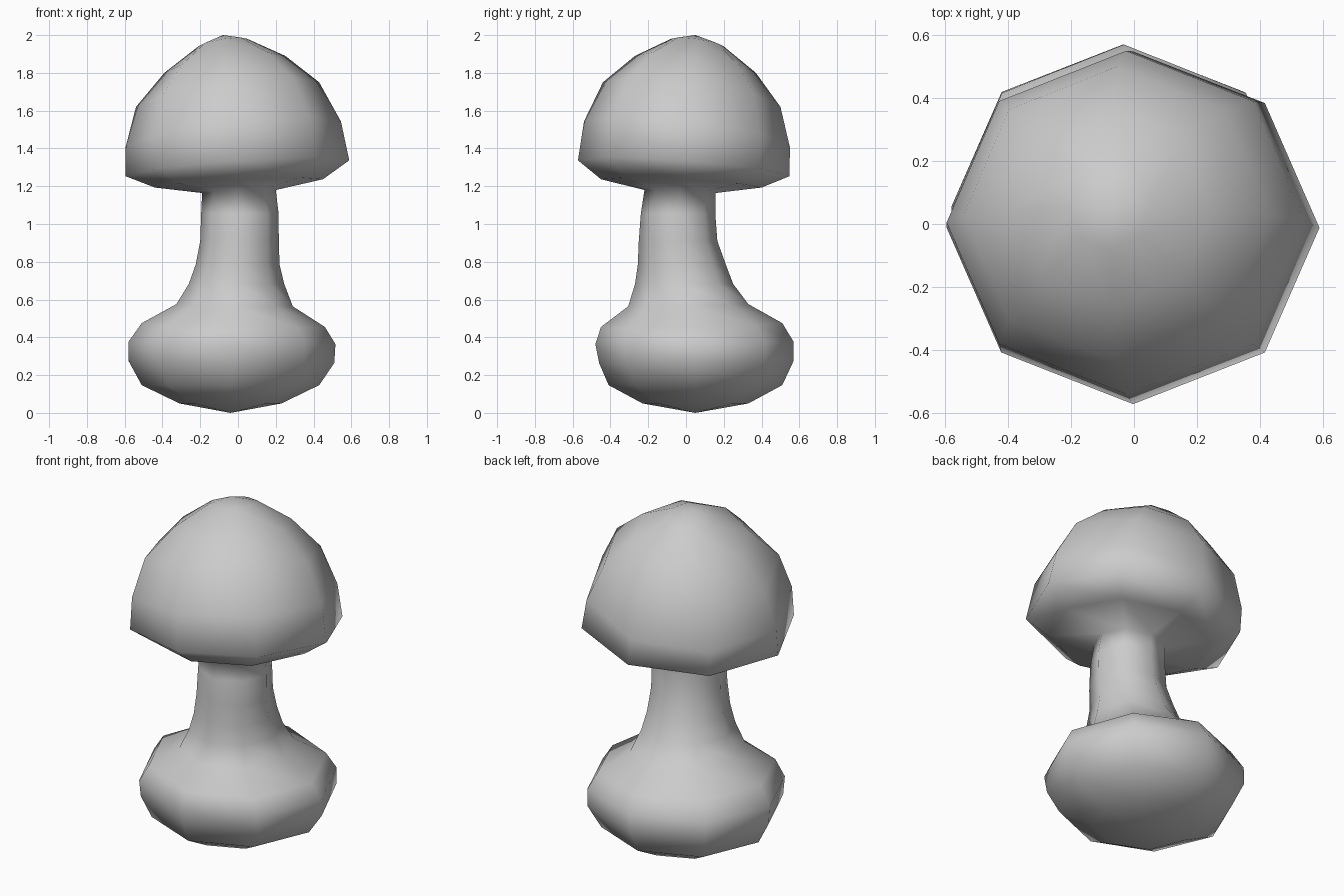
import bpy, bmesh, math

SIDES = 8
# Rings from top to bottom: centre x, centre y, half width x, half width y, height, tilt
CAP = [
    (-0.08, 0.06, 0.13, 0.14, 1.96, 0.02),
    (-0.07, 0.05, 0.32, 0.32, 1.845, 0.045),
    (-0.055, 0.03, 0.485, 0.47, 1.685, 0.065),
    (-0.025, 0.005, 0.57, 0.545, 1.475, 0.068),
    (-0.003, -0.012, 0.592, 0.56, 1.295, 0.042),
    (0.005, -0.025, 0.445, 0.425, 1.215, 0.022),
]
STEM = [
    (0.005, -0.032, 0.195, 0.188, 1.172, 0.008),
    (0.010, -0.042, 0.205, 0.197, 1.055, 0),
    (0.008, -0.042, 0.208, 0.208, 0.91, 0),
    (-0.002, -0.022, 0.222, 0.233, 0.785, 0),
    (-0.008, -0.01, 0.253, 0.26, 0.682, 0),
    (-0.018, 0.012, 0.308, 0.318, 0.57, -0.006),
]
BULB = [
    (-0.025, 0.03, 0.485, 0.48, 0.465, -0.01),
    (-0.032, 0.045, 0.548, 0.525, 0.37, -0.006),
    (-0.035, 0.055, 0.545, 0.515, 0.27, -0.006),
    (-0.04, 0.05, 0.47, 0.46, 0.147, 0),
    (-0.04, 0.05, 0.27, 0.28, 0.05, 0),
]

bm = bmesh.new()


def add_ring(cx, cy, rx, ry, z, tilt):
    ring = []
    for i in range(SIDES):
        a = 2 * math.pi * i / SIDES
        c, s = math.cos(a), math.sin(a)
        ring.append(bm.verts.new((cx + rx * c, cy + ry * s, z + tilt * (c - s))))
    return ring


# Cap, stem and bulb form one continuous leaning skin
rings = [add_ring(*r) for r in CAP + STEM + BULB]
top = bm.verts.new((-0.08, 0.05, 2.0))
bottom = bm.verts.new((-0.04, 0.05, 0.0))
for i in range(SIDES):
    j = (i + 1) % SIDES
    bm.faces.new((top, rings[0][i], rings[0][j]))
    for upper, lower in zip(rings, rings[1:]):
        bm.faces.new((upper[i], lower[i], lower[j], upper[j]))
    bm.faces.new((bottom, rings[-1][j], rings[-1][i]))

bmesh.ops.recalc_face_normals(bm, faces=bm.faces)
for f in bm.faces:
    f.smooth = True

mesh = bpy.data.meshes.new("mushroom")
bm.to_mesh(mesh)
bm.free()
bpy.context.collection.objects.link(bpy.data.objects.new("mushroom", mesh))
